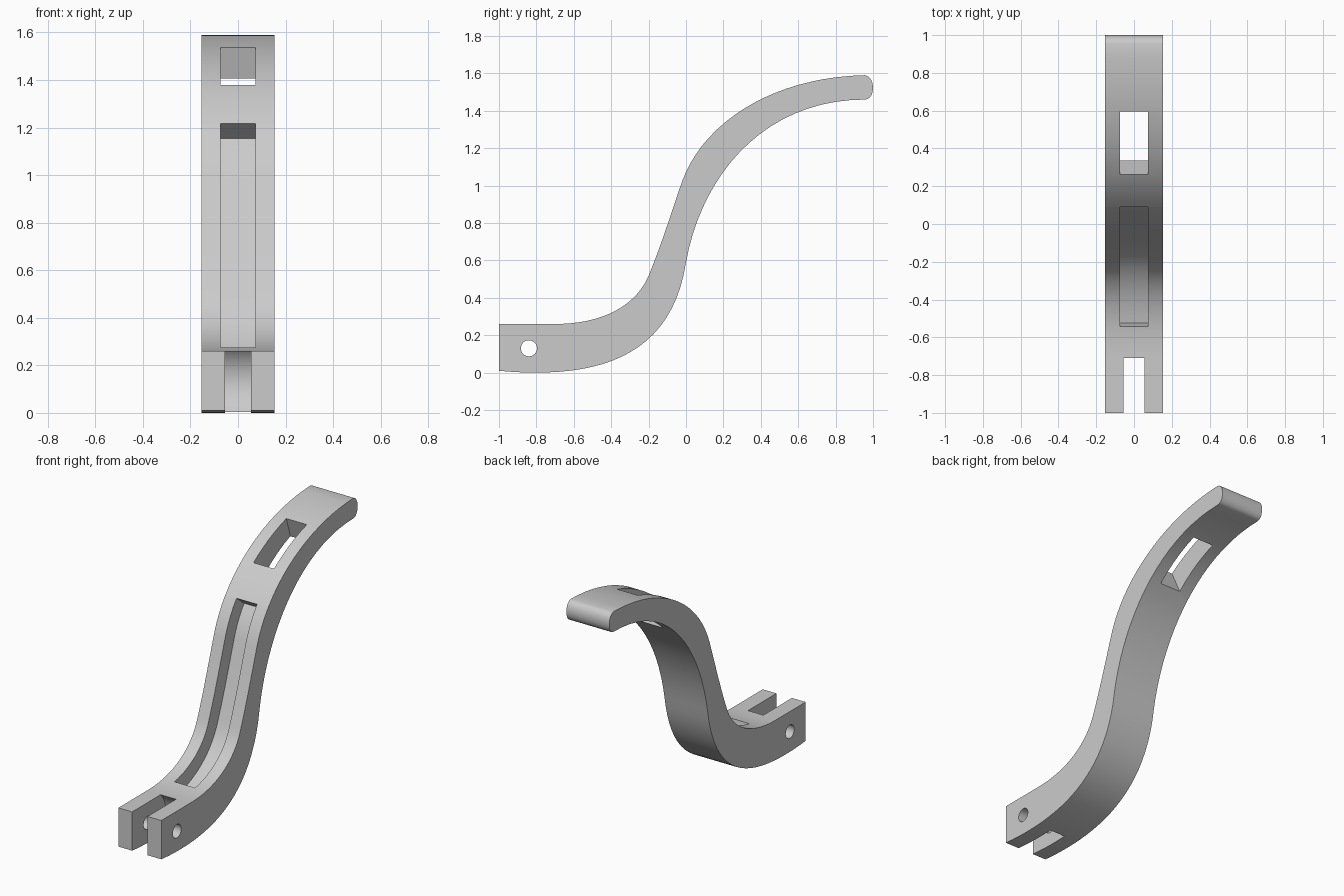
import bpy, bmesh, math
from mathutils import Vector
from mathutils.geometry import interpolate_bezier

if "Cube" in bpy.data.objects:
    bpy.data.objects.remove(bpy.data.objects["Cube"])

W = 0.153   # half width of the lever


def bezier_chain(pts, n=20):
    """Sample chained cubic beziers: anchor, handle, handle, anchor, ..."""
    out = []
    for i in range(0, len(pts) - 3, 3):
        seg = interpolate_bezier(*[Vector(p) for p in pts[i:i + 4]], n)
        out += seg if not out else seg[1:]
    return out


def prism(name, profile, half):
    """Extrude a side-view (y, z) profile across x."""
    bm = bmesh.new()
    f = bm.faces.new([bm.verts.new((-half, p[0], p[1])) for p in profile])
    ext = bmesh.ops.extrude_face_region(bm, geom=[f])
    moved = [v for v in ext['geom'] if isinstance(v, bmesh.types.BMVert)]
    bmesh.ops.translate(bm, verts=moved, vec=(2 * half, 0, 0))
    bmesh.ops.recalc_face_normals(bm, faces=bm.faces[:])
    me = bpy.data.meshes.new(name)
    bm.to_mesh(me)
    bm.free()
    ob = bpy.data.objects.new(name, me)
    bpy.context.collection.objects.link(ob)
    return ob


def arc(cy, cz, r, a0, a1, n):
    angles = [math.radians(a0 + (a1 - a0) * i / n) for i in range(n + 1)]
    return [(cy + r * math.cos(a), cz + r * math.sin(a)) for a in angles]


def cut(body, name, profile, half):
    cutter = prism(name, profile, half)
    mod = body.modifiers.new(name, 'BOOLEAN')
    mod.operation, mod.solver, mod.object = 'DIFFERENCE', 'EXACT', cutter
    bpy.context.view_layer.objects.active = body
    bpy.ops.object.modifier_apply(modifier=name)
    bpy.data.objects.remove(cutter)


# S-shaped lever body: upper edge, rounded tip, lower edge
upper = bezier_chain([(-.7, .26), (-.43, .26), (-.25, .37), (-.19, .543),
                      (-.13, .69), (-.07, .88), (-.02, 1.025),
                      (.10, 1.35), (.48, 1.58), (.955, 1.59)])
tip = bezier_chain([(.955, 1.59), (1.014, 1.585), (1.014, 1.465), (.96, 1.46)], 12)
lower = bezier_chain([(-1, .01), (-.93, .003), (-.87, 0), (-.8, 0),
                      (-.4, 0), (-.07, .13), (0, .59),
                      (.085, 1.06), (.42, 1.46), (.96, 1.46)])
body = prism("lever_arm", [(-1, .26)] + upper + tip[1:] + lower[::-1][1:], W)

# Fork slot with a rounded inner end, and the pin hole
cut(body, "fork_slot", [(-1.1, -.1), (-.71, -.1)] + arc(-.84, .13, .184, -45, 45, 20)
    + [(-.71, .4), (-1.1, .4)], .055)
cut(body, "pin_hole", arc(-.84, .13, .043, 0, 348.75, 31), .3)

# Long groove sunk a constant depth below the upper edge
outer, floor = [], []
for i in range(1, len(upper) - 1):
    p = upper[i]
    if -.575 < p.x < .118:
        t = (upper[i + 1] - upper[i - 1]).normalized()
        n = Vector((-t.y, t.x))
        outer.append(p + n * .04)
        floor.append(p - n * .10)
cut(body, "groove", outer + floor[::-1], .073)

# Through window near the tip
cut(body, "window", [(.218, 1.475), (.382, 1.125), (.685, 1.26), (.563, 1.64)], .073)

# Smooth curves, sharp edges
bpy.ops.object.select_all(action='DESELECT')
body.select_set(True)
bpy.context.view_layer.objects.active = body
bpy.ops.object.shade_smooth_by_angle(angle=math.radians(25))
